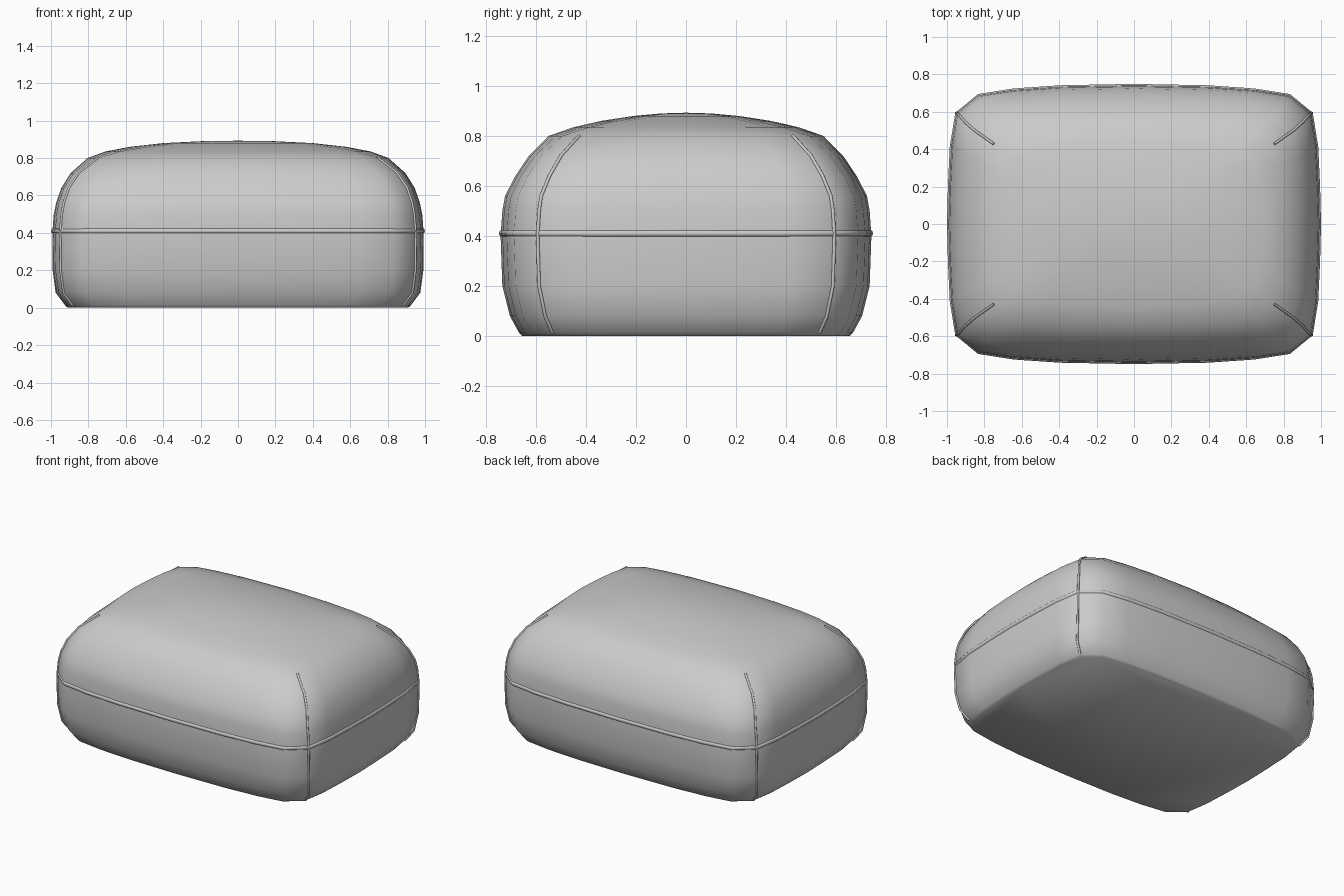
import bpy, bmesh, math

if "Cube" in bpy.data.objects:
    bpy.data.objects.remove(bpy.data.objects["Cube"])

# One quadrant of the bowed-rectangle outline (fractions of half size); item 3 is the corner seam
QUAD = [(1, 0), (.995, .27), (.985, .56), (.957, .80), (.84, .928), (.65, .967), (.4, .99), (0, 1)]
CORNER = 3
OUTLINE = (QUAD[:-1] + [(-x, y) for x, y in QUAD[:0:-1]]
           + [(-x, -y) for x, y in QUAD[:-1]] + [(x, -y) for x, y in QUAD[:0:-1]])

# Levels: height, half width, half depth, roundness
LEVELS = [(0, .91, .657, 0), (.012, .924, .668, 0), (.08, .975, .705, 0), (.2, .991, .735, 0),
          (.4, .993, .742, 0), (.5, .985, .735, 0), (.56, .973, .724, 0), (.64, .945, .683, 0),
          (.72, .895, .629, .03), (.80, .805, .55, .14), (.835, .71, .45, .35),
          (.86, .58, .34, .65), (.88, .40, .21, 1), (.89, .2, .1, 1)]


def point(p, level):
    z, a, b, r = level
    t = math.atan2(p[1], p[0])
    return ((p[0] * (1 - r) + math.cos(t) * r) * a, (p[1] * (1 - r) + math.sin(t) * r) * b, z)


def smooth(ob):
    bpy.ops.object.select_all(action='DESELECT')
    ob.select_set(True)
    bpy.context.view_layer.objects.active = ob
    bpy.ops.object.shade_smooth_by_angle(angle=math.radians(50))


def piping(name, pts, radius, cyclic=False):
    cu = bpy.data.curves.new(name, 'CURVE')
    cu.dimensions = '3D'
    cu.bevel_depth = radius
    cu.bevel_resolution = 2
    cu.use_fill_caps = True
    sp = cu.splines.new('POLY')
    sp.points.add(len(pts) - 1)
    for sp_pt, co in zip(sp.points, pts):
        sp_pt.co = (*co, 1)
    sp.use_cyclic_u = cyclic
    sp.use_smooth = True
    ob = bpy.data.objects.new(name, cu)
    bpy.context.collection.objects.link(ob)
    return ob


# Cushion body
bm = bmesh.new()
rings = [[bm.verts.new(point(p, lv)) for p in OUTLINE] for lv in LEVELS]
n = len(OUTLINE)
for lo, hi in zip(rings, rings[1:]):
    for i in range(n):
        j = (i + 1) % n
        bm.faces.new((lo[i], lo[j], hi[j], hi[i]))
apex = bm.verts.new((0, 0, .893))
for i in range(n):
    bm.faces.new((rings[-1][i], rings[-1][(i + 1) % n], apex))
bm.faces.new(rings[0][::-1])
bmesh.ops.recalc_face_normals(bm, faces=bm.faces)
mesh = bpy.data.meshes.new("cushion_body")
bm.to_mesh(mesh)
bm.free()
body = bpy.data.objects.new("cushion_body", mesh)
bpy.context.collection.objects.link(body)
smooth(body)

# Piping around the middle
piping("middle_piping", [point(p, (.41, .985, .734, 0)) for p in OUTLINE], .015, True)

# Corner seams, one per corner
for sx in (1, -1):
    for sy in (1, -1):
        p = (QUAD[CORNER][0] * sx, QUAD[CORNER][1] * sy)
        name = f"corner_seam_{'right' if sx > 0 else 'left'}_{'back' if sy > 0 else 'front'}"
        piping(name, [point(p, lv) for lv in LEVELS[1:10]], .007)
